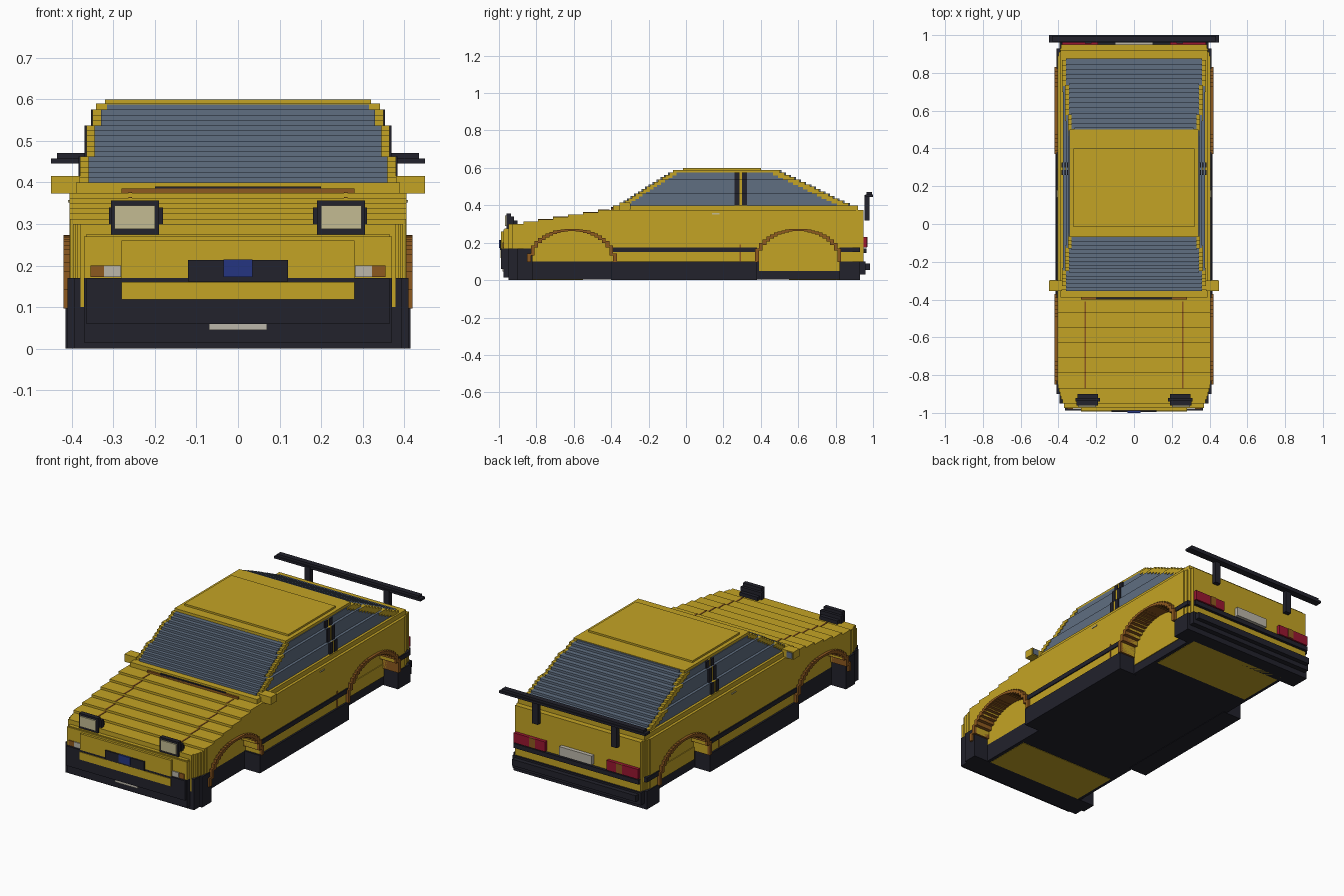
import bpy
import bmesh
from math import sqrt
from mathutils import Matrix, Vector

cube = bpy.data.objects.get("Cube")
if cube:
    bpy.data.objects.remove(cube, do_unlink=True)

PALETTE = {
    "yellow": (.55, .37, .018), "black": (.016, .016, .025), "glass": (.115, .157, .22),
    "brown": (.27, .1, .014), "red": (.32, .008, .03), "blue": (.018, .035, .22),
    "cream": (.55, .5, .29), "white": (.5, .47, .4),
}
materials = {}
for label, rgb in PALETTE.items():
    mat = bpy.data.materials.new(label)
    mat.use_nodes = True
    mat.diffuse_color = (*rgb, 1)
    shader = mat.node_tree.nodes["Principled BSDF"]
    shader.inputs["Base Color"].default_value = (*rgb, 1)
    shader.inputs["Roughness"].default_value = .6
    materials[label] = mat


def part(name, colour, boxes, mirror=False):
    """Join boxes, each given as x, y and z ranges, into one object."""
    mesh = bmesh.new()
    for spans in boxes:
        low, high = (Vector(corner) for corner in zip(*spans))
        for side in ((1, -1) if mirror else (1,)):
            centre, size = (low + high) / 2, high - low
            centre.x *= side
            bmesh.ops.create_cube(mesh, size=1, matrix=Matrix.Translation(centre) @ Matrix.Diagonal(size.to_4d()))
    data = bpy.data.meshes.new(name)
    mesh.to_mesh(data)
    mesh.free()
    data.materials.append(materials[colour])
    obj = bpy.data.objects.new(name, data)
    bpy.context.collection.objects.link(obj)
    return obj


def box(name, colour, x, y, z, mirror=False):
    return part(name, colour, [(x, y, z)], mirror)


def both(half):
    return (-half, half)


def along(points, t):
    """Straight-line lookup in a short list of points."""
    for (a, u), (b, v) in zip(points, points[1:]):
        if t <= b:
            return u + (v - u) * max(0, (t - a) / (b - a))
    return points[-1][1]


# Wheel arches and body outlines
FRONT_AXLE, REAR_AXLE, ARCH = -.61, .6, .215
SILL, WELL = .1, .32
HOOD = [(-.97, .275), (-.95, .28), (-.94, .3), (-.88, .305), (-.4, .38), (.9, .38), (.96, .37)]
PLAN = [(-.97, .36), (-.93, .385), (-.85, .405), (.88, .405), (.96, .38)]


def arch_height(y):
    d = min(abs(y - FRONT_AXLE), abs(y - REAR_AXLE)) / ARCH
    return SILL + .165 * sqrt(1 - d * d) if d < 1 else SILL


# Body in upright slices, with the wheel wells left open
STEP = .02
flanks, core, lining, seams = [], [], [], []
for i in range(96):
    y = -.96 + STEP * i
    span = (y - STEP / 2, y + STEP / 2)
    top = round(along(HOOD, y) * 80) / 80
    half, low = along(PLAN, y), arch_height(y)
    core.append((both(WELL), span, (SILL, top)))
    flanks.append(((WELL, half), span, (low, top)))
    peak = max(arch_height(y - STEP), low, arch_height(y + STEP))
    if peak > SILL:
        lining.append(((WELL, .42), span, (low - .003, peak + .008)))
    if -.87 < y < -.4:
        seams.append(((.255, .263), span, (top - .01, top + .002)))
part("body_core", "yellow", core)
part("body_flank", "yellow", flanks, mirror=True)
part("wheel_arch_lining", "brown", lining, mirror=True)
part("hood_seam", "brown", seams, mirror=True)
box("hood_rear_seam", "brown", both(.28), (-.4, -.385), (.37, .386))
box("wiper_strip", "black", both(.2), (-.4, -.39), (.38, .39))
box("belt_line", "yellow", both(.39), (-.39, .92), (.37, .4))

# Cabin in level slices: glass core, pillars, side glass and window post
FRONT_EDGE = [(.39, -.37), (.5, -.2), (.56, -.1), (.59, -.04)]
REAR_EDGE = [(.39, .9), (.42, .83), (.5, .67), (.56, .54), (.59, .48)]
WIDTHS = [(.46, .38), (.53, .365), (.575, .35), (1, .335)]
screens, side_glass, pillars, post, post_trim = [], [], [], [], []
LAYER = .0125
for i in range(15):
    z = .4 + LAYER * i
    rise = (z - .003, z + LAYER)
    front, back = along(FRONT_EDGE, z), along(REAR_EDGE, z)
    half = next(w for limit, w in WIDTHS if z < limit)
    inner = half - .02
    screens.append((both(inner), (front, back), rise))
    side_glass.append(((inner, half - .004), (front + .03, back - .04), rise))
    pillars.append(((inner, half), (front + .008, front + .045), rise))
    pillars.append(((inner, half), (back - .07, back - .008), rise))
    if z < .57:
        post.append(((inner, half + .004), (.26, .285), rise))
        post.append(((inner, half + .004), (.3, .325), rise))
        post_trim.append(((inner, half), (.28, .305), rise))
part("windscreens", "glass", screens)
part("side_window", "glass", side_glass, mirror=True)
part("roof_pillar", "yellow", pillars, mirror=True)
part("window_post", "black", post, mirror=True)
part("window_post_trim", "yellow", post_trim, mirror=True)
part("roof", "yellow", [
    (both(.342), (-.07, .5), (.574, .59)),
    (both(.32), (-.015, .4), (.58, .6)),
])

# Underside, sills and trim stripe
box("floor", "black", both(WELL), (-.95, .93), (.002, SILL))
box("front_floor_panel", "yellow", both(.3), (-.9, -.55), (0, .008))
box("rear_floor_panel", "yellow", both(.3), (.55, .85), (0, .008))
box("rear_well_wall", "yellow", (.3, .324), (.39, .82), (.05, .12), mirror=True)
box("side_sill", "black", (.3, .415), (-.4, .38), (0, SILL), mirror=True)
box("side_stripe", "black", (.3, .411), (-.4, .38), (.15, .175), mirror=True)
box("rear_stripe", "black", (.3, .411), (.82, .93), (.15, .175), mirror=True)
box("tail_stripe", "black", both(.385), (.9, .966), (.145, .17))
box("door_seam", "brown", (.4, .408), (.287, .295), (SILL, .19), mirror=True)
box("door_handle", "cream", (.4, .409), (.14, .18), (.352, .358), mirror=True)

# Bumpers with stepped corners
part("front_bumper", "black", [
    (both(.41), (-.9, -.82), (0, .17)),
    (both(.395), (-.95, -.9), (0, .17)),
    (both(.37), (-.975, -.95), (.015, .17)),
    (both(.365), (-.988, -.97), (.06, .17)),
])
part("rear_bumper", "black", [
    (both(.41), (.82, .93), (0, SILL)),
    (both(.395), (.9, .96), (.03, SILL)),
    (both(.38), (.95, .985), (.055, .09)),
])

# Nose with grille, badge panel and lamps
part("nose", "yellow", [
    (both(.37), (-.975, -.9), (.17, .27)),
    (both(.28), (-.988, -.95), (.17, .26)),
])
box("bumper_inset", "yellow", both(.28), (-.992, -.98), (.118, .16))
box("front_plate", "white", both(.07), (-.982, -.97), (.045, .06))
box("grille", "black", both(.12), (-.995, -.98), (.162, .213))
box("grille_centre", "blue", both(.035), (-1, -.99), (.172, .214))
box("front_side_lamp", "white", (.281, .322), (-.981, -.97), (.172, .2), mirror=True)
box("front_indicator", "brown", (.322, .355), (-.98, -.97), (.172, .2), mirror=True)
part("headlamp_case", "black", [
    ((.19, .305), (-.96, -.935), (.275, .357)),
    ((.18, .31), (-.94, -.92), (.29, .34)),
    ((.19, .3), (-.92, -.9), (.29, .32)),
], mirror=True)
box("headlamp_lens", "cream", (.2, .297), (-.968, -.958), (.288, .345), mirror=True)

# Tail lamps and rear plate
box("tail_lamp", "red", (.19, .382), (.93, .968), (.175, .23), mirror=True)
box("tail_indicator", "brown", (.25, .285), (.96, .971), (.178, .23), mirror=True)
box("rear_plate", "white", both(.1), (.95, .971), (.18, .23))

# Wing and door mirrors
box("wing_strut", "black", (.225, .26), (.955, .98), (.32, .455), mirror=True)
part("wing_blade", "black", [
    (both(.45), (.96, 1), (.445, .458)),
    (both(.435), (.965, .995), (.45, .471)),
])
box("door_mirror", "yellow", (.38, .45), (-.355, -.3), (.373, .415), mirror=True)
box("door_mirror_glass", "glass", (.41, .445), (-.305, -.297), (.378, .41), mirror=True)
